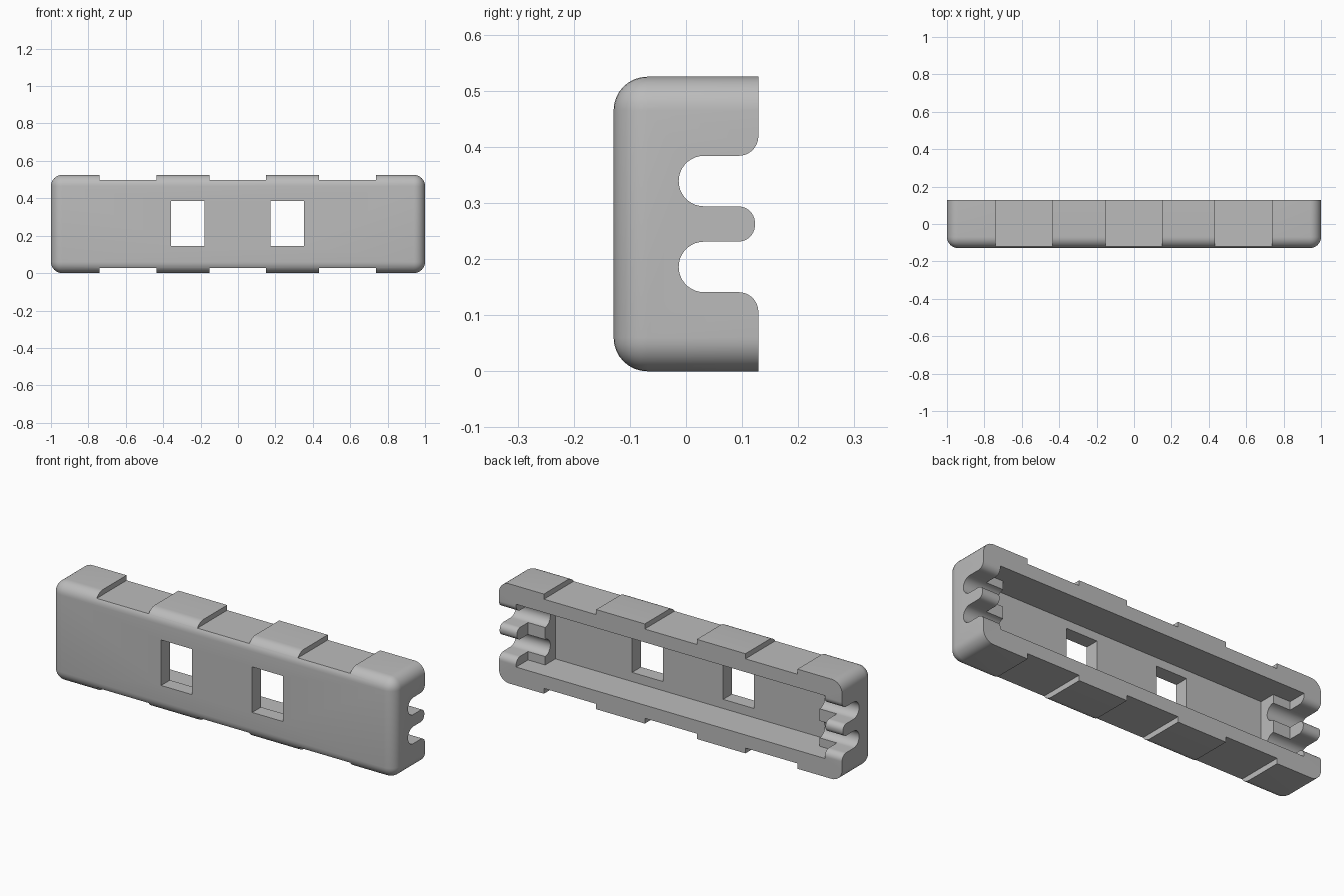
import bpy, bmesh, math
from mathutils import Vector

if "Cube" in bpy.data.objects:
    bpy.data.objects.remove(bpy.data.objects["Cube"])

HEIGHT, BACK, ROUND = 0.525, 0.129, 0.06
MID = HEIGHT / 2

grey = bpy.data.materials.new("plain_grey")
grey.use_nodes = True
grey.diffuse_color = (0.5, 0.5, 0.5, 1)
grey.node_tree.nodes["Principled BSDF"].inputs["Base Color"].default_value = (0.5, 0.5, 0.5, 1)


def make_object(name, bm):
    bmesh.ops.recalc_face_normals(bm, faces=bm.faces)
    mesh = bpy.data.meshes.new(name)
    bm.to_mesh(mesh)
    bm.free()
    mesh.materials.append(grey)
    obj = bpy.data.objects.new(name, mesh)
    bpy.context.collection.objects.link(obj)
    return obj


def box_mesh(low, high):
    bm = bmesh.new()
    bmesh.ops.create_cube(bm, size=1)
    low, high = Vector(low), Vector(high)
    for v in bm.verts:
        v.co = (low + high) / 2 + v.co * (high - low)
    return bm


def box(name, low, high):
    return make_object(name, box_mesh(low, high))


def arc(y, z, r, start, end, steps=10):
    angles = [math.radians(start + (end - start) * i / steps) for i in range(steps + 1)]
    return [(y + r * math.cos(a), z + r * math.sin(a)) for a in angles]


def prism(name, outline, x0, x1):
    bm = bmesh.new()
    face = bm.faces.new([bm.verts.new((x0, y, z)) for y, z in outline])
    moved = bmesh.ops.extrude_face_region(bm, geom=[face])["geom"]
    bmesh.ops.translate(bm, vec=(x1 - x0, 0, 0),
                        verts=[g for g in moved if isinstance(g, bmesh.types.BMVert)])
    return make_object(name, bm)


def boolean(target, tool, operation="DIFFERENCE"):
    mod = target.modifiers.new(tool.name, "BOOLEAN")
    mod.object, mod.operation, mod.solver = tool, operation, "EXACT"
    bpy.context.view_layer.objects.active = target
    bpy.ops.object.modifier_apply(modifier=mod.name)
    bpy.data.objects.remove(tool)


# Outer shell: all edges rounded except those around the open back
bm = box_mesh((-1, -BACK, 0), (1, BACK, HEIGHT))
edges = [e for e in bm.edges if not all(v.co.y > 0 for v in e.verts)]
bmesh.ops.bevel(bm, geom=edges, offset=ROUND, segments=8, profile=0.5, affect="EDGES")
shell = make_object("half_case", bm)

# Hollow interior, with a low block left at each end
boolean(shell, box("cavity", (-0.9, -0.055, 0.097), (0.9, 0.3, 0.428)))
for side in (-1, 1):
    xs = sorted((side * 0.8, side * 0.92))
    boolean(shell, box("end_block", (xs[0], -0.08, 0.08), (xs[1], 0.03, 0.445)), "UNION")

# Shallow recesses across the top and bottom
for left, right in ((-0.74, -0.437), (-0.153, 0.15), (0.433, 0.738)):
    boolean(shell, box("top_recess", (left, -0.3, 0.498), (right, 0.3, 0.6)))
    boolean(shell, box("bottom_recess", (left, -0.3, -0.1), (right, 0.3, 0.028)))

# Window openings through the front wall
for left in (-0.358, 0.173):
    boolean(shell, box("window_opening", (left, -0.3, 0.145), (left + 0.18, 0, 0.385)))

# Twin cable slots with flared lips and a round-ended finger between them
lip = BACK - 0.035
upper = (arc(lip, 0.419, 0.035, 0, -90) + arc(0.032, 0.339, 0.045, 90, 270, 18)
         + arc(0.093, 0.264, 0.03, 90, 0))
lower = [(y, 2 * MID - z) for y, z in reversed(upper)]
outline = [(0.2, 0.419)] + upper + lower[1:] + [(0.2, 2 * MID - 0.419)]
for side in (-1, 1):
    xs = sorted((side * 0.75, side * 1.1))
    boolean(shell, prism("cable_slots", outline, *xs))

bpy.ops.object.select_all(action="DESELECT")
shell.select_set(True)
bpy.context.view_layer.objects.active = shell
bpy.ops.object.shade_smooth_by_angle(angle=math.radians(30))
